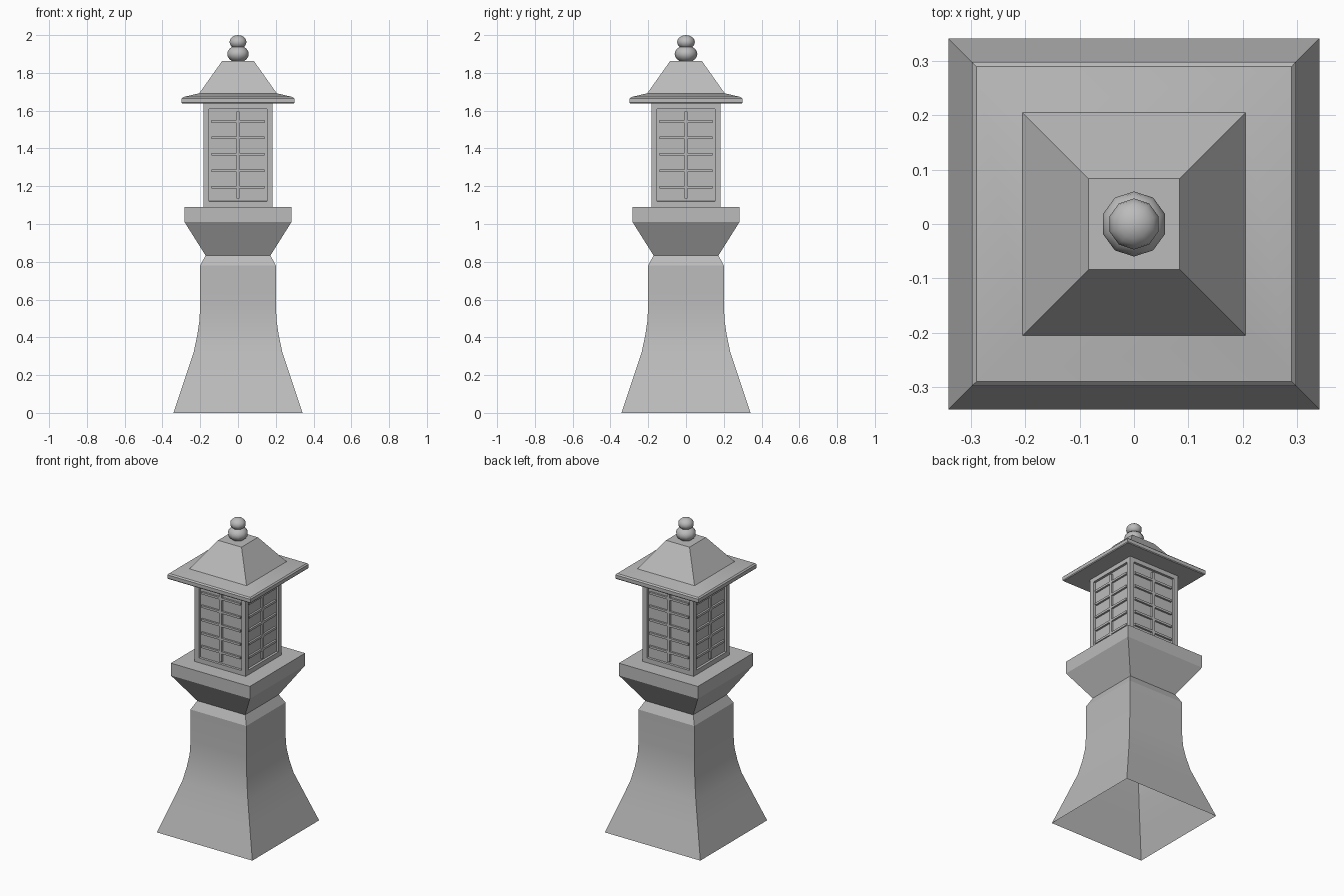
import bpy, bmesh, math
from mathutils import Matrix, Vector

old = bpy.data.objects.get("Cube")
if old:
    bpy.data.objects.remove(old, do_unlink=True)

stone = bpy.data.materials.new("grey_stone")
stone.use_nodes = True
COLOUR = (0.5, 0.5, 0.5, 1)
stone.diffuse_color = COLOUR
stone.node_tree.nodes["Principled BSDF"].inputs["Base Color"].default_value = COLOUR


def finish(bm, name, smooth=25):
    bmesh.ops.recalc_face_normals(bm, faces=bm.faces)
    mesh = bpy.data.meshes.new(name)
    bm.to_mesh(mesh)
    bm.free()
    mesh.materials.append(stone)
    ob = bpy.data.objects.new(name, mesh)
    bpy.context.collection.objects.link(ob)
    bpy.ops.object.select_all(action="DESELECT")
    ob.select_set(True)
    bpy.context.view_layer.objects.active = ob
    bpy.ops.object.shade_smooth_by_angle(angle=math.radians(smooth))
    return ob


def loft(name, profile, sides=4, bottom=True, top=True, smooth=25):
    """Stack of rings from (half width, height) pairs."""
    bm = bmesh.new()
    scale = math.sqrt(2) if sides == 4 else 1
    turn = math.pi / sides
    rings = []
    for r, z in profile:
        angles = [turn + 2 * math.pi * i / sides for i in range(sides)]
        rings.append([bm.verts.new((r * scale * math.cos(a), r * scale * math.sin(a), z))
                      for a in angles])
    for low, high in zip(rings, rings[1:]):
        for i in range(sides):
            j = (i + 1) % sides
            bm.faces.new((low[i], low[j], high[j], high[i]))
    if bottom:
        bm.faces.new(rings[0][::-1])
    if top:
        bm.faces.new(rings[-1])
    return finish(bm, name, smooth)


def bead(name, radius, half_height, z):
    bm = bmesh.new()
    bmesh.ops.create_uvsphere(bm, u_segments=10, v_segments=10, radius=1)
    bmesh.ops.scale(bm, vec=(radius, radius, half_height), verts=bm.verts)
    bmesh.ops.translate(bm, vec=(0, 0, z), verts=bm.verts)
    return finish(bm, name, 60)


# Flared hollow pedestal, open underneath
loft("pedestal", [(0.342, 0), (0.285, 0.17), (0.235, 0.32), (0.216, 0.41),
                  (0.204, 0.49), (0.2, 0.58), (0.2, 0.78), (0.172, 0.834)],
     bottom=False, top=False)

# Platform under the lamp
loft("platform", [(0.172, 0.834), (0.283, 1.01), (0.283, 1.09)])

# Lamp housing with a recessed window on each side
HALF, BASE, TOP, DEPTH = 0.183, 1.09, 1.64, 0.015
bm = bmesh.new()
bmesh.ops.create_cube(bm, size=1)
bmesh.ops.scale(bm, vec=(2 * HALF, 2 * HALF, TOP - BASE), verts=bm.verts)
bmesh.ops.translate(bm, vec=(0, 0, (TOP + BASE) / 2), verts=bm.verts)
bm.normal_update()
walls = [f for f in bm.faces if abs(f.normal.z) < 0.5]
bmesh.ops.inset_individual(bm, faces=walls, thickness=0.043)
bmesh.ops.inset_individual(bm, faces=walls, thickness=0.0005, depth=-DEPTH)
finish(bm, "lamp_housing")

# Lattice bars in the windows
bm = bmesh.new()


def bar(side, width, height, z):
    place = (Matrix.Rotation(side * math.pi / 2, 4, "Z")
             @ Matrix.Translation(Vector((0, -HALF + DEPTH * 0.6, z)))
             @ Matrix.Diagonal((width, DEPTH * 0.8, height, 1)))
    bmesh.ops.create_cube(bm, size=1, matrix=place)


for side in range(4):
    bar(side, 0.018, 0.46, 1.365)
    for row in range(5):
        bar(side, 0.279, 0.014, 1.195 + row * 0.087)
finish(bm, "window_lattice")

# Roof: thin eave, shallow skirt and steep crown
loft("roof", [(0.294, 1.637), (0.298, 1.642), (0.298, 1.664), (0.29, 1.672),
              (0.205, 1.692), (0.084, 1.863)])

# Finial of two stacked beads
bead("finial_lower", 0.06, 0.045, 1.9)
bead("finial_upper", 0.047, 0.037, 1.963)
